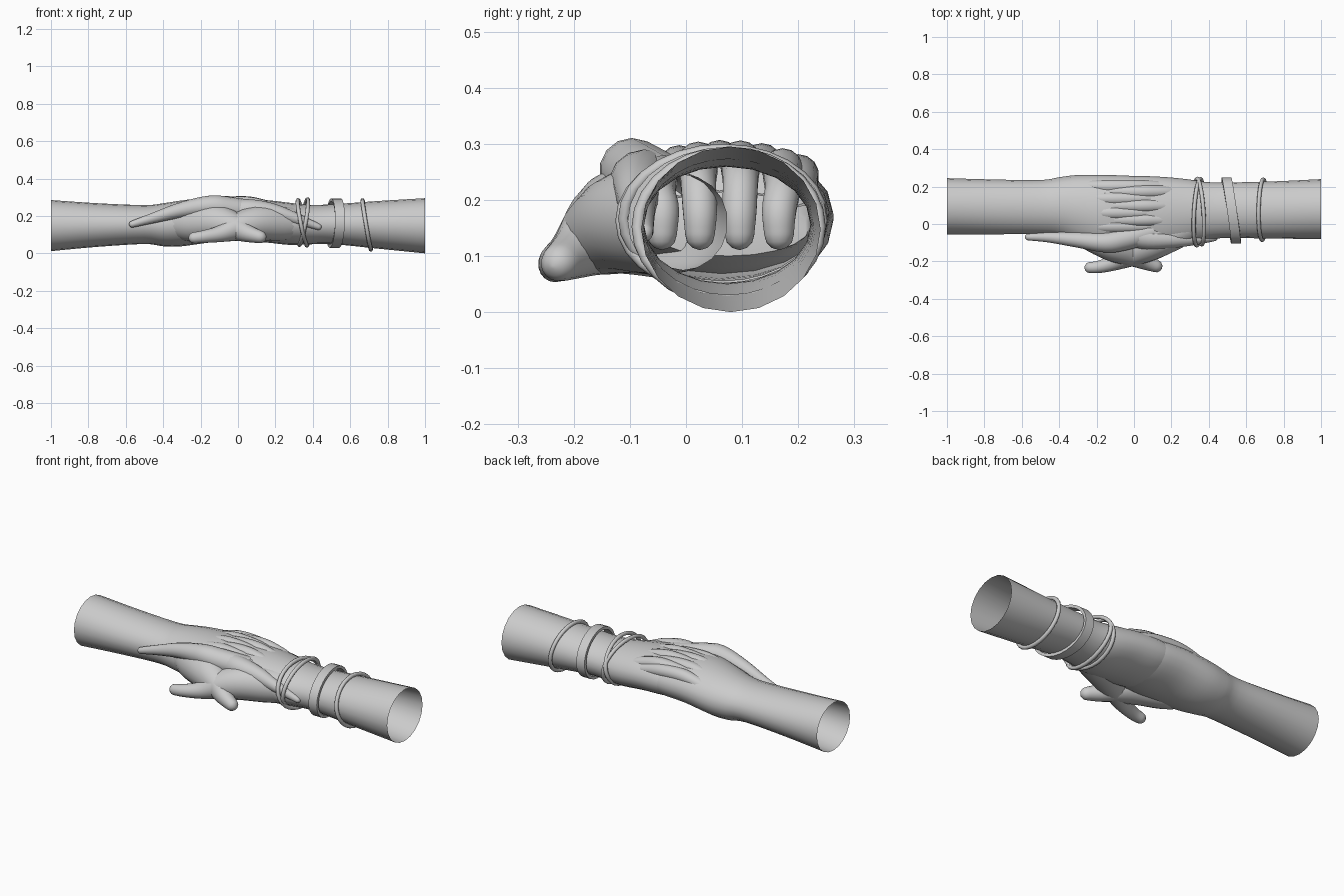
import bpy, bmesh, math
from mathutils import Vector

if "Cube" in bpy.data.objects:
    bpy.data.objects.remove(bpy.data.objects["Cube"])


def spline(pts, steps):
    """Catmull-Rom resampling of tuples of any length."""
    pts = [Vector(p) for p in pts]
    out = []
    for i in range(len(pts) - 1):
        a, b = pts[max(i - 1, 0)], pts[i]
        c, d = pts[i + 1], pts[min(i + 2, len(pts) - 1)]
        for k in range(steps):
            t = k / steps
            out.append(0.5 * (2 * b + (c - a) * t + (2 * a - 5 * b + 4 * c - d) * t ** 2
                              + (3 * b - a - 3 * c + d) * t ** 3))
    out.append(pts[-1])
    return out


def skin(name, rings, cap_start=False, cap_end=False, closed=False, angle=60):
    """Bridge equal-sized rings of points into one surface."""
    bm = bmesh.new()
    vs = [[bm.verts.new(p) for p in r] for r in rings]
    n = len(vs[0])
    for i in range(len(vs) if closed else len(vs) - 1):
        a, b = vs[i], vs[(i + 1) % len(vs)]
        for j in range(n):
            k = (j + 1) % n
            bm.faces.new((a[j], a[k], b[k], b[j]))
    if cap_start:
        bm.faces.new(vs[0][::-1])
    if cap_end:
        bm.faces.new(vs[-1])
    bmesh.ops.recalc_face_normals(bm, faces=bm.faces)
    me = bpy.data.meshes.new(name)
    bm.to_mesh(me)
    bm.free()
    ob = bpy.data.objects.new(name, me)
    bpy.context.collection.objects.link(ob)
    bpy.context.view_layer.objects.active = ob
    for o in bpy.context.selected_objects:
        o.select_set(False)
    ob.select_set(True)
    bpy.ops.object.shade_smooth_by_angle(angle=math.radians(angle))
    return ob


def arm(name, stations, sides=20):
    """Open-ended forearm; stations are (x, ymin, ymax, zmin, zmax)."""
    rings = []
    st = [(s[0], (s[1] + s[2]) / 2, (s[2] - s[1]) / 2, (s[3] + s[4]) / 2, (s[4] - s[3]) / 2)
          for s in stations]
    for x, yc, ry, zc, rz in spline(st, 4):
        rings.append([(x, yc + ry * math.cos(2 * math.pi * j / sides),
                       zc + rz * math.sin(2 * math.pi * j / sides)) for j in range(sides)])
    skin(name, rings, cap_end=True)


def digit(name, pts, sides=14):
    """Tapered finger along (x, y, z, radius) points with a rounded tip."""
    path = spline(pts, 5)
    pos = [p.to_3d() for p in path]
    rad = [p[3] for p in path]
    d = (pos[-1] - pos[-2]).normalized()
    tip, r = pos[-1], rad[-1]
    for a in (30, 60, 85):
        pos.append(tip + d * r * math.sin(math.radians(a)))
        rad.append(r * math.cos(math.radians(a)))
    rings = []
    for i, p in enumerate(pos):
        t = (pos[min(i + 1, len(pos) - 1)] - pos[max(i - 1, 0)]).normalized()
        u = t.cross(Vector((0, 1, 0))).normalized()
        v = t.cross(u)
        rings.append([p + rad[i] * (u * math.cos(2 * math.pi * j / sides)
                                    + v * math.sin(2 * math.pi * j / sides))
                      for j in range(sides)])
    skin(name, rings, False, True)


def bracelet(name, x, y, z, ry, rz, lean_y, lean_z, section, n=28, angle=60):
    """Elliptical loop round the wrist, section given as (along x, radial) offsets."""
    rings = []
    for i in range(n):
        c, s = math.cos(2 * math.pi * i / n), math.sin(2 * math.pi * i / n)
        rings.append([(x + lean_y * c + lean_z * s + a, y + (ry + b) * c, z + (rz + b) * s)
                      for a, b in section])
    skin(name, rings, closed=True, angle=angle)


# Forearms running into the backs of the hands
arm("left_arm", [(-1, -.055, .245, .012, .285), (-.75, -.055, .238, .035, .268),
                 (-.5, -.055, .235, .05, .258), (-.4, -.065, .25, .038, .268),
                 (-.3, -.1, .262, .038, .283), (-.15, -.14, .262, .058, .298),
                 (0, -.13, .256, .068, .288), (.07, -.1, .24, .085, .265),
                 (.11, -.07, .22, .1, .2)])
arm("right_arm", [(1, -.08, .24, 0, .295), (.75, -.078, .228, .025, .28),
                  (.5, -.075, .222, .05, .262), (.38, -.085, .225, .048, .26),
                  (.28, -.112, .24, .045, .27), (.15, -.135, .252, .058, .285),
                  (.02, -.13, .256, .066, .29), (-.08, -.11, .245, .085, .268),
                  (-.13, -.07, .22, .1, .2)])

# Interlaced fingers: over the other hand's knuckles, then curling down inside it
for side, sx, off, ys in (("left", 1, 0, (-.05, .022, .097, .172)),
                          ("right", -1, -.07, (-.012, .06, .135, .2))):
    for i, y in enumerate(ys):
        top = .18 + .112 * math.sqrt(1 - ((y - .07) / .205) ** 2)
        yt = .07 + (y - .07) * .94
        path = [(-.2, y, top - .05, .03), (-.1, y, top - .03, .036),
                (.03, y, top - .022, .037), (.12, y, top - .034, .035),
                (.2, y, top - .06, .032), (.235, yt, .18, .031), (.24, yt, .138, .027)]
        digit(f"{side}_finger_{i + 1}", [(sx * p[0] + off, *p[1:]) for p in path])

# Long outer fingers lying along the opposite wrist
digit("right_long_finger", [(.1, -.04, .22, .06), (-.05, -.08, .24, .062),
                            (-.15, -.098, .253, .056), (-.3, -.085, .232, .042),
                            (-.45, -.072, .19, .028), (-.565, -.07, .156, .018)])
digit("left_long_finger", [(-.12, -.03, .22, .06), (.05, -.075, .23, .06),
                           (.18, -.085, .222, .046), (.3, -.085, .188, .032),
                           (.43, -.075, .142, .017)])

# Thumbs with their fleshy bases, crossing at the front
digit("left_thumb", [(-.32, .0, .16, .085), (-.24, -.035, .16, .1), (-.12, -.1, .165, .098),
                     (-.02, -.15, .14, .077), (.05, -.195, .107, .048),
                     (.118, -.225, .088, .034)], 18)
digit("right_thumb", [(.31, -.005, .16, .085), (.22, -.04, .16, .095), (.1, -.1, .162, .092),
                      (0, -.15, .14, .075), (-.09, -.2, .106, .046),
                      (-.18, -.228, .09, .034), (-.235, -.233, .083, .03)], 18)

# Bracelets
cord = [(.011 * math.cos(k * math.pi / 4), .011 * math.sin(k * math.pi / 4)) for k in range(8)]
band = [(-.026, -.008), (.026, -.008), (.026, .008), (-.026, .008)]
bracelet("crossed_cord_a", .345, .063, .163, .178, .122, .01, -.024, cord)
bracelet("crossed_cord_b", .35, .066, .167, .176, .122, -.012, .022, cord)
bracelet("flat_band", .52, .072, .162, .168, .124, -.025, .004, band, angle=30)
bracelet("thin_cord", .688, .076, .152, .162, .132, .003, -.022, cord)
